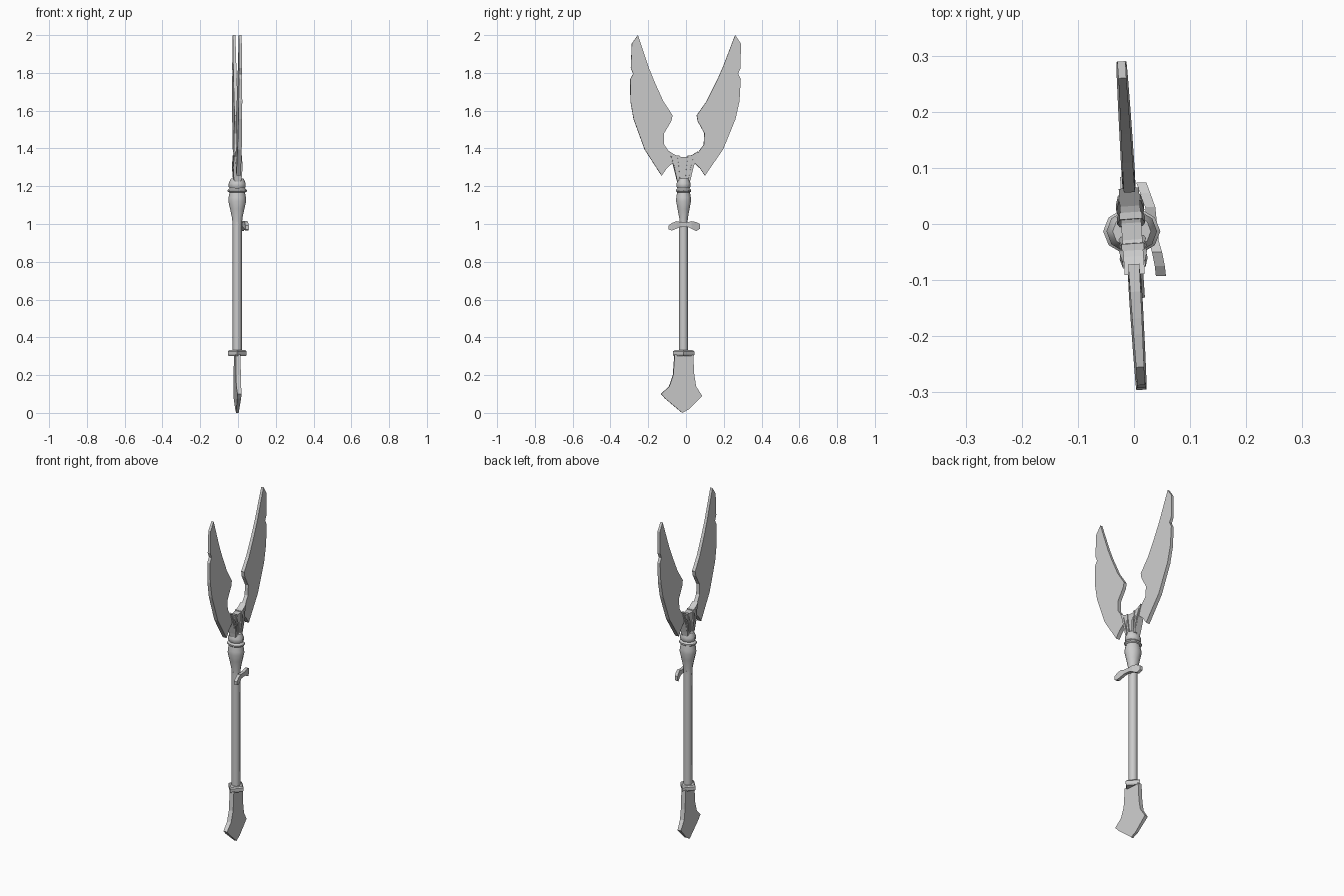
import bpy, bmesh, math
from mathutils import Matrix, Vector

cube = bpy.data.objects.get("Cube")
if cube:
    bpy.data.objects.remove(cube)

AXIS = Vector((-0.004, -0.013, 0))   # centre line of the weapon

steel = bpy.data.materials.new("plain grey")
steel.use_nodes = True
steel.diffuse_color = (0.6, 0.6, 0.6, 1)
steel.node_tree.nodes["Principled BSDF"].inputs["Base Color"].default_value = (0.6, 0.6, 0.6, 1)


def finish(name, bm, smooth=None):
    bmesh.ops.recalc_face_normals(bm, faces=bm.faces)
    mesh = bpy.data.meshes.new(name)
    bm.to_mesh(mesh)
    bm.free()
    mesh.materials.append(steel)
    obj = bpy.data.objects.new(name, mesh)
    bpy.context.collection.objects.link(obj)
    if smooth:
        bpy.ops.object.select_all(action='DESELECT')
        obj.select_set(True)
        bpy.context.view_layer.objects.active = obj
        bpy.ops.object.shade_smooth_by_angle(angle=math.radians(smooth))
    return obj


def loft(name, rings, smooth=None):
    """Skin a row of equal-sized rings and cap both ends."""
    bm = bmesh.new()
    rows = [[bm.verts.new(p) for p in ring] for ring in rings]
    for a, b in zip(rows, rows[1:]):
        for i in range(len(a)):
            j = (i + 1) % len(a)
            bm.faces.new((a[i], a[j], b[j], b[i]))
    bm.faces.new(rows[0])
    bm.faces.new(rows[-1])
    return finish(name, bm, smooth)


def turned(name, profile, sides, depth=1.0, smooth=None):
    """Turn a (radius, z) profile about the axis, flattened in y by depth."""
    angles = [math.tau * i / sides for i in range(sides)]
    return loft(name, [[AXIS + Vector((r * math.cos(a), r * depth * math.sin(a), z))
                        for a in angles] for r, z in profile], smooth)


def plate(name, outline, half_thickness, twist, lean=lambda z: 0.0):
    """Flat shape in y-z with a thickness that varies by height."""
    turn = Matrix.Rotation(math.radians(twist), 3, 'Z')
    sides = [[AXIS + turn @ Vector((s * half_thickness(z), y + lean(z), z))
              for y, z in outline] for s in (-1, 1)]
    return loft(name, sides)


# Twin blades, mirrored about a slightly leaning centre line
blade = [(.258, 2.0), (.289, 1.955), (.291, 1.825), (.278, 1.795), (.293, 1.767),
         (.289, 1.65), (.27, 1.555), (.208, 1.395), (.115, 1.256), (.088, 1.295),
         (.05, 1.33), (.07, 1.37), (.105, 1.42), (.107, 1.48), (.07, 1.545),
         (.064, 1.575), (.115, 1.65), (.165, 1.755), (.195, 1.825)]
for side, name in ((1, "back_blade"), (-1, "front_blade")):
    plate(name, [(side * y, z) for y, z in blade],
          lambda z: 0.007 + 0.005 * (2 - z) / 0.74, 3.5,
          lambda z: -0.002 + 0.0235 * (z - 1.257))

# Flared socket with a concave top
half = [(.033, 1.225), (.042, 1.26), (.052, 1.30), (.066, 1.35),
        (.077, 1.385), (.045, 1.365), (.015, 1.355)]
plate("socket", half + [(-y, z) for y, z in reversed(half)],
      lambda z: 0.018 if z > 1.24 else 0.014, 4)

# Raised ribs fanning up the socket
for n, k in enumerate((-.85, -.4, .4, .85)):
    w = 0.006
    plate(f"socket_rib_{n + 1}",
          [(k * .035 - w, 1.23), (k * .035 + w, 1.23), (k * .05 + w, 1.3),
           (k * .07 + w, 1.362), (k * .07 - w, 1.362), (k * .05 - w, 1.3)],
          lambda z: 0.025 if 1.25 < z < 1.34 else 0.02, 4)

# Shaft and swelling grip
turned("shaft", [(.024, .32), (.024, 1.01)], 8, 1, 50)
turned("grip", [(.025, .985), (.027, 1.03), (.038, 1.08), (.047, 1.12),
                (.046, 1.14), (.039, 1.175)], 10, .88, 50)
turned("grip_ring", [(.04, 1.165), (.051, 1.172), (.051, 1.18), (.04, 1.19)], 10, .82, 30)
turned("neck_bead", [(.036, 1.185), (.045, 1.197), (.045, 1.215), (.034, 1.24)], 10, .86, 40)

# Side hook with a drooping lobe at each end
hook = [(.074, .014, .975, 1.0), (.055, .021, .962, 1.01), (.03, .03, .975, 1.015),
        (.01, .032, .985, 1.01), (-.03, .036, .985, 1.01), (-.05, .042, .975, 1.015),
        (-.075, .047, .965, 1.005), (-.093, .049, .972, .992)]
loft("side_hook", [[(x - .01, y, lo), (x + .008, y, lo), (x + .008, y, hi), (x - .01, y, hi)]
                   for y, x, lo, hi in hook])

# Diamond guard above the butt
turned("butt_guard", [(.044, .3), (.05, .308), (.05, .325), (.042, .332)], 4, 1.14)

# Broad butt blade
butt = [(-.048, .31), (-.056, .2), (-.077, .14), (-.12, .10), (-.097, .075),
        (-.007, 0), (.029, .02), (.098, .09), (.066, .14), (.056, .2), (.05, .31)]
plate("butt_blade", butt, lambda z: 0.007 + 0.006 * min(z / 0.15, 1), 6)
